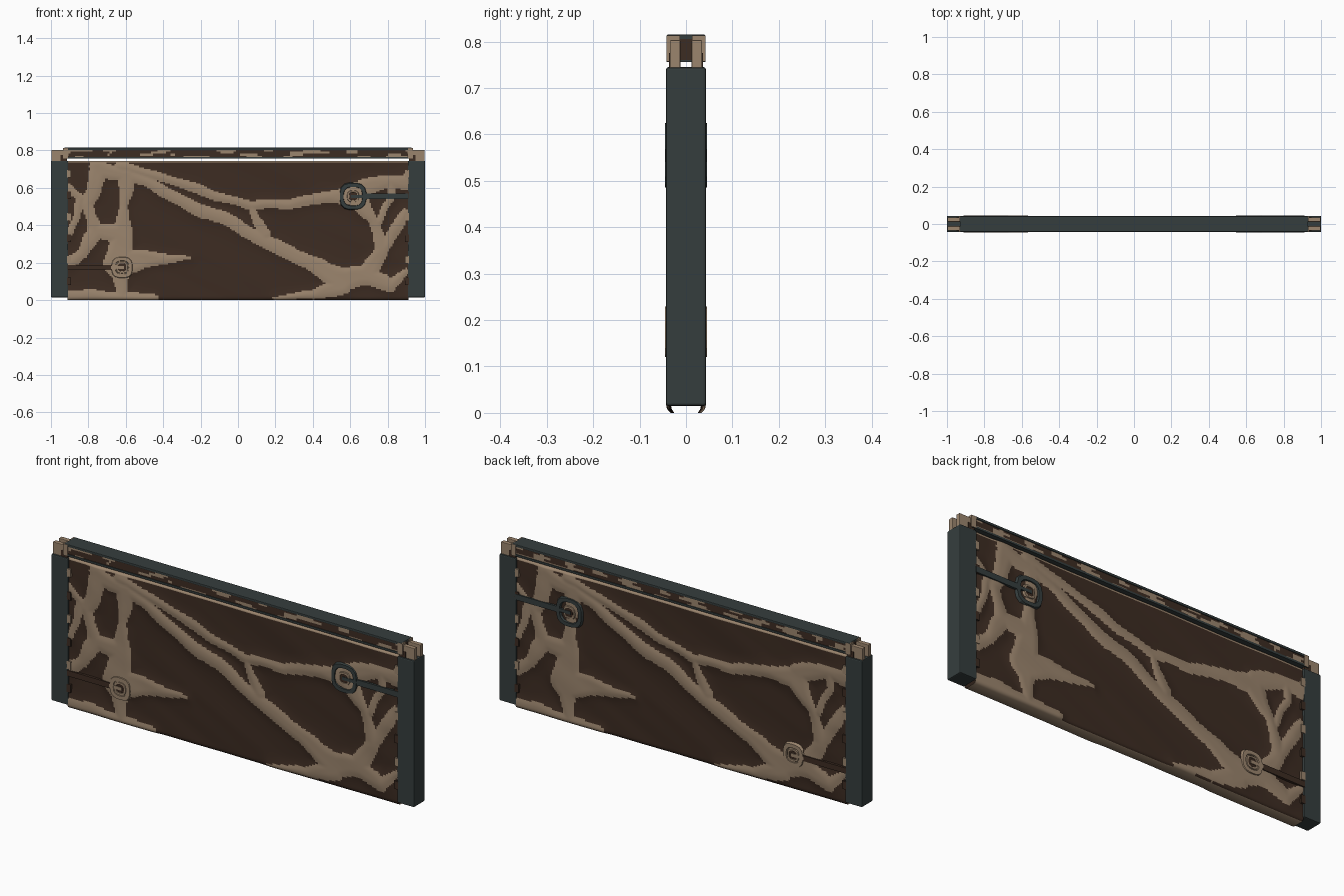
import bpy, bmesh, math
from mathutils import Vector, noise

if "Cube" in bpy.data.objects:
    bpy.data.objects.remove(bpy.data.objects["Cube"])


def make_mat(name, col):
    m = bpy.data.materials.new(name)
    m.diffuse_color = (*col, 1)
    m.use_nodes = True
    m.node_tree.nodes["Principled BSDF"].inputs["Base Color"].default_value = m.diffuse_color
    return m


TAN = make_mat("tan", (0.33, 0.235, 0.155))
BROWN = make_mat("dark brown", (0.046, 0.025, 0.016))
GREEN = make_mat("dark slate green", (0.036, 0.048, 0.048))


def finish(name, bm, mats, smooth=False):
    bmesh.ops.recalc_face_normals(bm, faces=bm.faces)
    me = bpy.data.meshes.new(name)
    bm.to_mesh(me)
    bm.free()
    for m in mats:
        me.materials.append(m)
    if smooth:
        me.polygons.foreach_set("use_smooth", [True] * len(me.polygons))
    ob = bpy.data.objects.new(name, me)
    bpy.context.collection.objects.link(ob)
    return ob


def box(name, x, y, z, mat, bevel=0.0):
    """Box from (min, max) ranges."""
    bm = bmesh.new()
    bmesh.ops.create_cube(bm, size=1)
    for v in bm.verts:
        v.co = [r[0] + (c + 0.5) * (r[1] - r[0]) for c, r in zip(v.co, (x, y, z))]
    if bevel:
        bmesh.ops.bevel(bm, geom=bm.edges[:], offset=bevel, segments=2,
                        profile=0.5, affect='EDGES')
    return finish(name, bm, [mat])


def span(a, b, s):
    return tuple(sorted((a * s, b * s)))


def ring(name, cx, cz, outer, inner, y0, y1, mat, n=20):
    """Rounded-square ring lying in the cloth plane."""
    bm = bmesh.new()
    loops = []
    for r, y in ((outer, y0), (outer - 0.006, y1), (inner + 0.004, y1), (inner, y0)):
        loop = []
        for i in range(n):
            a = 2 * math.pi * i / n
            c, s = math.cos(a), math.sin(a)
            k = r / (abs(c) ** 3 + abs(s) ** 3) ** (1 / 3)
            loop.append(bm.verts.new((cx + k * c, y, cz + k * s)))
        loops.append(loop)
    for a, b in zip(loops, loops[1:] + loops[:1]):
        for i in range(n):
            j = (i + 1) % n
            bm.faces.new((a[i], a[j], b[j], b[i]))
    return finish(name, bm, [mat])


# Camouflage bands: paths of (x, z, radius)
BANDS = [
    [(-.74, .70, .05), (-.48, .63, .03), (-.26, .51, .033), (-.05, .42, .035), (.17, .30, .035),
     (.38, .20, .04), (.57, .11, .06), (.69, .13, .05), (.76, .28, .035), (.72, .42, .03), (.64, .55, .06)],
    [(-.63, .72, .03), (-.39, .655, .022), (-.15, .57, .025), (.06, .51, .025), (.28, .51, .022),
     (.49, .555, .03), (.6, .56, .05)],
    [(.06, .51, .018), (.14, .35, .03)],
    [(-.60, .66, .05), (-.605, .50, .025), (-.62, .38, .05), (-.63, .2, .085), (-.45, .22, .04), (-.25, .225, .008)],
    [(-.74, .68, .05), (-.81, .52, .03), (-.76, .37, .035), (-.62, .36, .05)],
]
EDGE_BANDS = [
    [(-.76, .36, .04), (-.83, .25, .03), (-.9, .2, .03)],
    [(-.9, .6, .02), (-.84, .55, .02), (-.9, .35, .02)],
    [(-.9, .03, .04), (-.7, .02, .03), (-.45, .01, .025)],
    [(-.63, .2, .06), (-.62, .03, .03)],
    [(.57, .09, .05), (.4, .03, .025), (.2, .02, .012)],
    [(.76, .28, .03), (.85, .38, .03), (.9, .47, .02)],
    [(.70, .13, .05), (.82, .08, .03), (.9, .14, .02)],
    [(.64, .58, .05), (.80, .64, .03), (.9, .64, .04)],
    [(.76, .42, .02), (.82, .56, .02), (.80, .64, .03)],
]
SEGS = [(*a, *b) for p in BANDS + EDGE_BANDS for a, b in zip(p, p[1:])]


def band_depth(u, z):
    """Positive inside a tan band, negative outside."""
    n1 = noise.noise(Vector((u * 7, z * 7, 1.3)))
    n2 = noise.noise(Vector((u * 7, z * 7, 8.7)))
    x, w = u + 0.018 * n1, z + 0.018 * n2
    best = -1.0
    for ax, az, ar, bx, bz, br in SEGS:
        dx, dz = bx - ax, bz - az
        t = max(0, min(1, ((x - ax) * dx + (w - az) * dz) / (dx * dx + dz * dz)))
        d = ar + t * (br - ar) - math.hypot(x - ax - t * dx, w - az - t * dz)
        best = max(best, d)
    return best


# Wrinkled cloth panel: front and back sheets joined at top and bottom
NX, NZ, W, H = 210, 86, 0.912, 0.745
bm = bmesh.new()
sheets = []
for s in (-1, 1):
    grid = []
    for i in range(NX + 1):
        x = -W + 2 * W * i / NX
        col = []
        for j in range(NZ + 1):
            z = H * j / NZ
            u = -x * s
            d = band_depth(u, z)
            ridge = math.exp(-((min(d, 0.03) - 0.03) / 0.04) ** 2)
            fold = noise.noise(Vector((u * 2.5 + z * 3, z * 7 + u * 3, 4.0)))
            y = 0.033 + 0.008 * ridge + 0.004 * fold
            lip = min(1, z / 0.02)
            y = y * (0.78 + 0.22 * math.sqrt(lip * (2 - lip)))
            col.append(bm.verts.new((x, s * min(y, 0.045), z)))
        grid.append(col)
    sheets.append(grid)
    for i in range(NX):
        for j in range(NZ):
            f = bm.faces.new((grid[i][j], grid[i + 1][j], grid[i + 1][j + 1], grid[i][j + 1]))
            c = f.calc_center_median()
            f.material_index = 0 if band_depth(-c.x * s, c.z) > 0 or c.z > 0.733 else 1
a, b = sheets
for i in range(NX):
    for j in (0, NZ):
        bm.faces.new((a[i][j], a[i + 1][j], b[i + 1][j], b[i][j]))
finish("cloth_panel", bm, [TAN, BROWN], smooth=True)

# Top rail: camouflaged core between two plates
bm = bmesh.new()
bmesh.ops.create_grid(bm, x_segments=160, y_segments=4, size=1)
for v in bm.verts:
    v.co = (v.co.x * 0.93, -0.038, 0.783 + v.co.y * 0.023)
bmesh.ops.duplicate(bm, geom=bm.verts[:] + bm.edges[:] + bm.faces[:])
for v in list(bm.verts)[len(bm.verts) // 2:]:
    v.co.y = 0.038
for f in bm.faces:
    c = f.calc_center_median()
    n = noise.noise(Vector((c.x * 9, c.z * 45, c.y * 30)))
    f.material_index = 0 if n > 0.12 else 1
finish("rail_camouflage_sides", bm, [TAN, BROWN])
box("rail_core", (-0.93, 0.93), (-0.0375, 0.0375), (0.76, 0.806), BROWN)
box("rail_top_plate", (-0.93, 0.93), (-0.042, 0.042), (0.803, 0.815), GREEN, 0.003)
box("rail_bottom_plate", (-0.93, 0.93), (-0.042, 0.042), (0.756, 0.766), GREEN)

for s, side in ((-1, "left"), (1, "right")):
    # End posts
    box(side + "_post", span(0.908, 1.0, s), (-0.043, 0.043), (0.015, 0.745), GREEN, 0.005)
    # Rail end caps and the forked brackets on the posts
    for t in (-1, 1):
        box(side + "_rail_end_cheek", span(0.91, 0.936, s), span(0.013, 0.0425, t), (0.757, 0.813), TAN)
        box(side + "_bracket_prong", span(0.925, 0.997, s), span(0.012, 0.035, t), (0.74, 0.803), TAN, 0.003)
        box(side + "_bracket_foot", span(0.915, 0.95, s), span(0.012, 0.037, t), (0.74, 0.775), BROWN)
        # Lacing tabs along the cloth edge
        for k in range(6):
            z = 0.08 + k * 0.115
            box(side + "_edge_tab", span(0.893, 0.915, s), span(0.03, 0.043, t),
                (z, z + 0.04), TAN if k % 2 else BROWN)

# Ring buckles and straps on both faces
for t, face in ((-1, "front"), (1, "back")):
    for cx, cz, main, strap in ((0.615, 0.555, GREEN, GREEN), (-0.62, 0.175, TAN, BROWN)):
        s = 1 if cx > 0 else -1
        big = 0.075 if s > 0 else 0.06
        ring(face + "_buckle_ring", cx, cz, big, big - 0.028, 0.03 * t, 0.0455 * t, main)
        ring(face + "_buckle_inner", cx, cz, 0.036, 0.018, 0.03 * t, 0.0445 * t, TAN)
        box(face + "_buckle_centre", (cx - 0.02, cx + 0.02), span(0.03, 0.0425, t), (cz - 0.02, cz + 0.02), BROWN)
        box(face + "_buckle_bar", span(abs(cx) - 0.01, abs(cx) + 0.06, s), span(0.03, 0.0452, t),
            (cz - 0.008, cz + 0.008), main)
        box(face + "_strap", span(abs(cx) + 0.05, 0.912, s), span(0.03, 0.0445, t),
            (cz - 0.014, cz + 0.014), strap)
